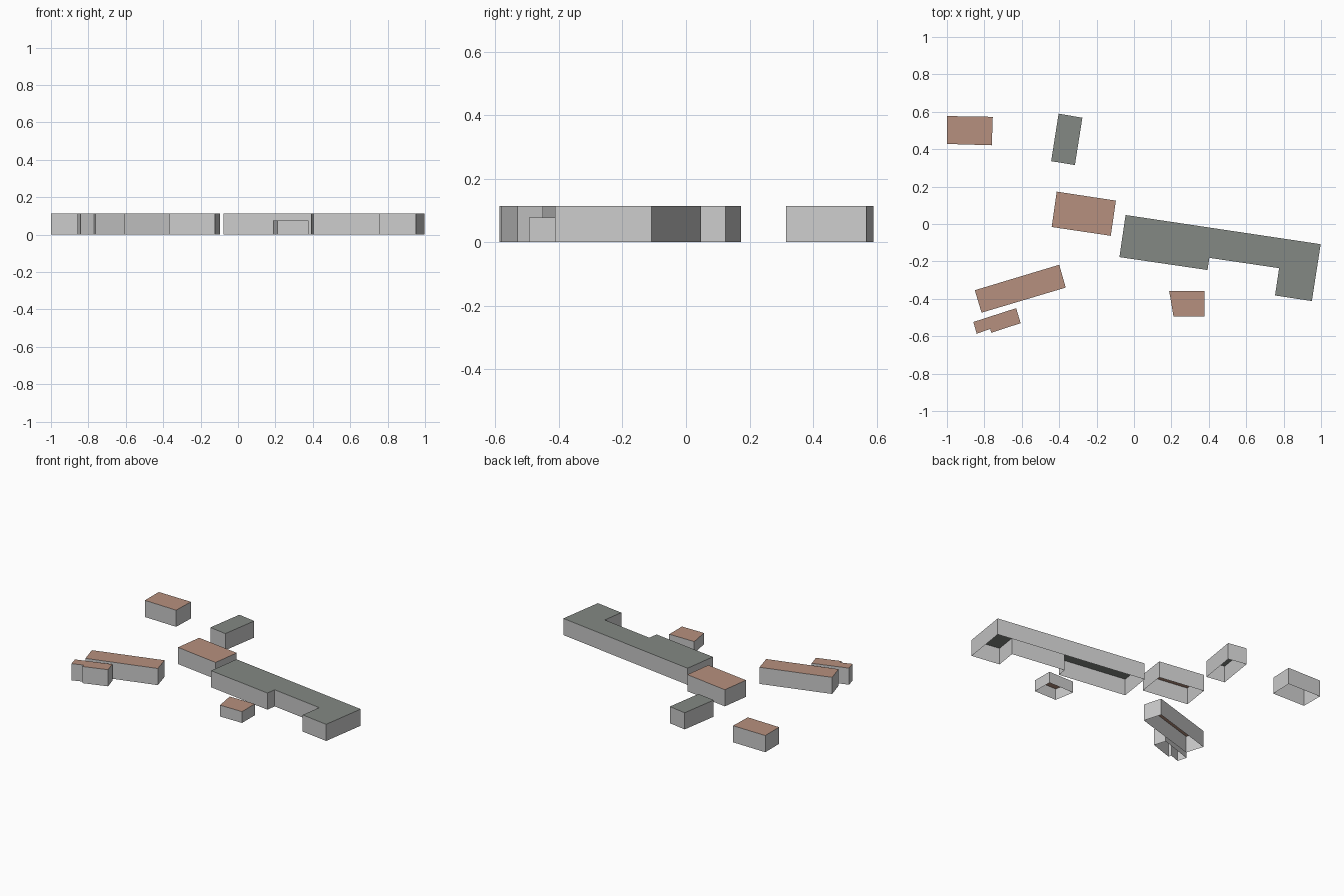
import bpy, bmesh

if "Cube" in bpy.data.objects:
    bpy.data.objects.remove(bpy.data.objects["Cube"])


def material(name, rgb):
    mat = bpy.data.materials.new(name)
    mat.diffuse_color = (*rgb, 1)
    mat.use_nodes = True
    mat.node_tree.nodes["Principled BSDF"].inputs["Base Color"].default_value = mat.diffuse_color
    return mat


CLAY = material("clay_roof", (0.47, 0.28, 0.21))
SLATE = material("slate_roof", (0.23, 0.25, 0.23))
H = 0.113


def add_object(name, bm, mat=None):
    mesh = bpy.data.meshes.new(name)
    bm.to_mesh(mesh)
    bm.free()
    if mat:
        mesh.materials.append(mat)
    bpy.context.collection.objects.link(bpy.data.objects.new(name, mesh))


def building(name, outline, mat, height=H):
    """Open-bottomed block: outline is listed clockwise seen from above."""
    pts = outline[::-1]
    # Walls: one quad per outline edge, no floor
    bm = bmesh.new()
    low = [bm.verts.new((x, y, 0)) for x, y in pts]
    top = [bm.verts.new((x, y, height)) for x, y in pts]
    for i in range(len(pts)):
        j = (i + 1) % len(pts)
        bm.faces.new((low[i], low[j], top[j], top[i]))
    add_object(name + "_walls", bm)
    # Flat roof
    bm = bmesh.new()
    bm.faces.new([bm.verts.new((x, y, height)) for x, y in pts])
    add_object(name + "_roof", bm, mat)


# Rear buildings
building("rear_left_house", [(-1, 0.577), (-0.755, 0.573), (-0.76, 0.421), (-1, 0.428)], CLAY)
building("rear_house", [(-0.403, 0.59), (-0.276, 0.568), (-0.316, 0.315), (-0.443, 0.336)], SLATE)

# Central row
building("central_house", [(-0.413, 0.173), (-0.097, 0.125), (-0.124, -0.063), (-0.44, -0.016)], CLAY)
building("long_hall", [(-0.045, 0.048), (0.998, -0.108), (0.951, -0.412), (0.754, -0.382),
                       (0.776, -0.236), (0.403, -0.181), (0.393, -0.246), (-0.078, -0.177)], SLATE)

# Front buildings
building("front_left_house", [(-0.851, -0.354), (-0.4, -0.218), (-0.365, -0.34), (-0.815, -0.474)], CLAY)
building("notched_shed", [(-0.859, -0.524), (-0.63, -0.45), (-0.606, -0.53), (-0.763, -0.582),
                          (-0.769, -0.561), (-0.841, -0.587)], CLAY)
building("low_shed", [(0.188, -0.357), (0.376, -0.357), (0.376, -0.494), (0.211, -0.494)], CLAY, 0.077)
